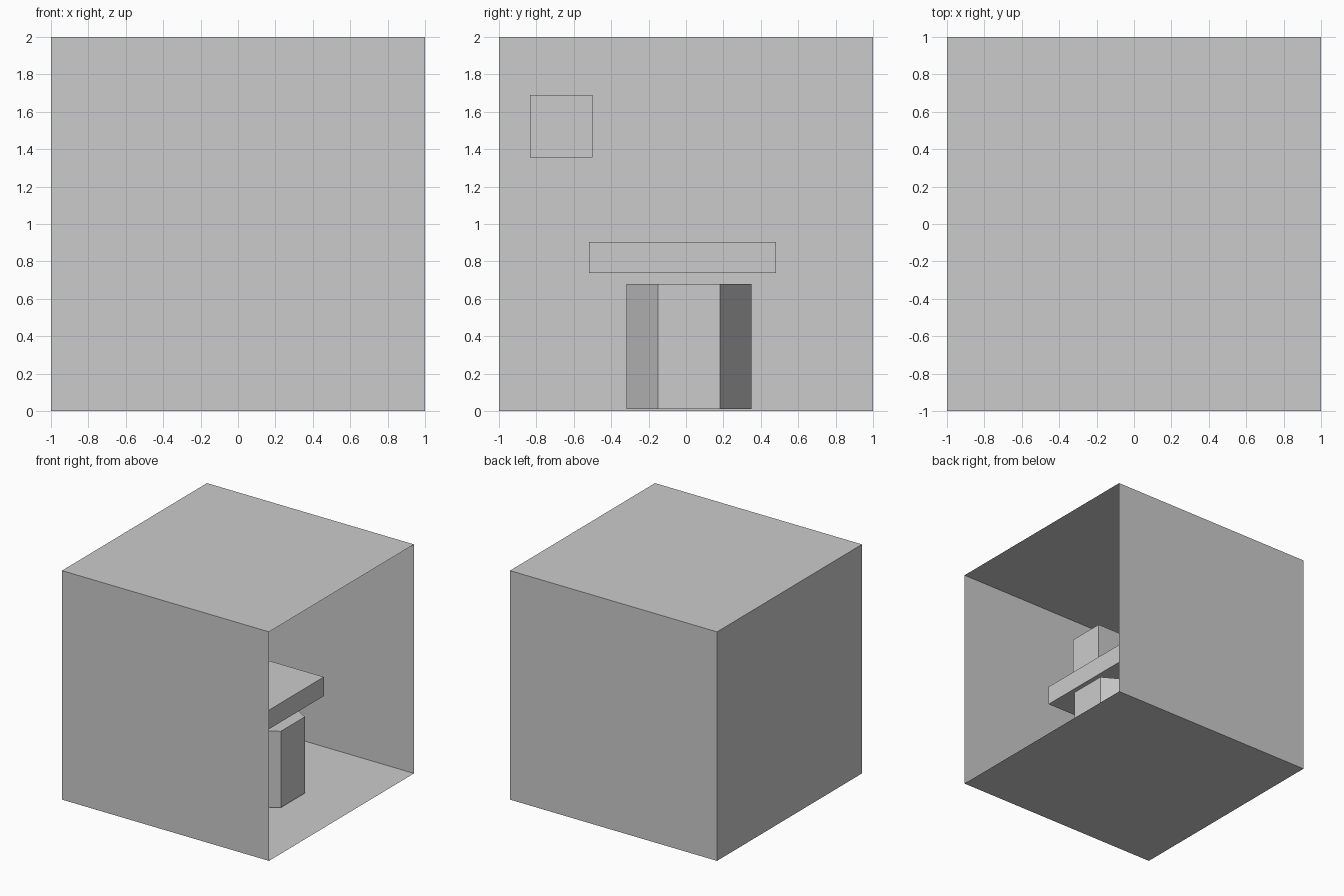
import bpy, bmesh

if "Cube" in bpy.data.objects:
    bpy.data.objects.remove(bpy.data.objects["Cube"])

U = 1 / 3  # base unit of the objects inside the room


def add_box(name, size, center):
    bpy.ops.mesh.primitive_cube_add(size=1, location=center)
    ob = bpy.context.object
    ob.name = name
    ob.scale = size
    bpy.ops.object.transform_apply(location=False, rotation=False, scale=True)
    return ob


# Room: thin-walled cube, open on the +x side
room = add_box("room", (2, 2, 2), (0, 0, 1))
bm = bmesh.new()
bm.from_mesh(room.data)
bm.normal_update()
opening = [f for f in bm.faces if f.normal.x > 0.9]
bmesh.ops.delete(bm, geom=opening, context='FACES_ONLY')
bm.to_mesh(room.data)
bm.free()

# Floating square slab
add_box("slab", (3 * U, 3 * U, U / 2), (-0.008, -0.018, 0.821))

# Small cube near the front wall
add_box("small_cube", (U, U, U), (-0.203, -0.667, 1.523))

# Hexagonal column with a flat side towards the opening
bpy.ops.mesh.primitive_cylinder_add(vertices=6, radius=U, depth=2 * U,
                                    location=(0.23, 0.016, 0.345))
bpy.context.object.name = "hexagonal_column"
